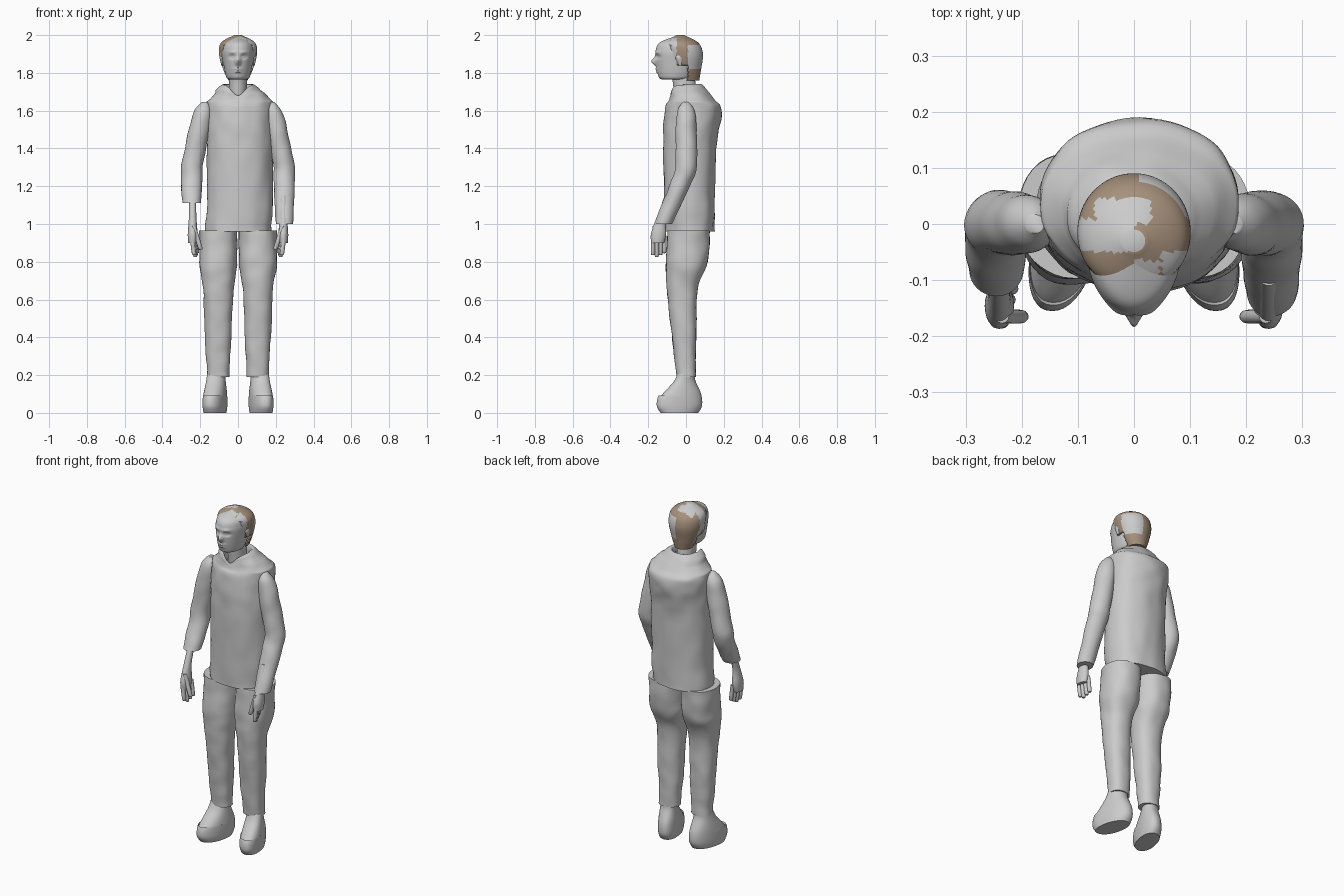
import bpy, bmesh, math
from mathutils import Vector, noise

cube = bpy.data.objects.get("Cube")
if cube:
    bpy.data.objects.remove(cube)


def material(name, *rgb):
    made = bpy.data.materials.new(name)
    made.use_nodes = True
    made.diffuse_color = (*rgb, 1)
    shader = made.node_tree.nodes["Principled BSDF"]
    shader.inputs["Base Color"].default_value = (*rgb, 1)
    return made


GREY = material("plain grey", .6, .6, .6)
BROWN = material("hair brown", .38, .28, .2)


def spline(before, start, end, after, t):
    """Smooth blend from start to end, passing through both."""
    blended = []
    for p, q, r, s in zip(before, start, end, after):
        bend = (2 * p - 5 * q + 4 * r - s) * t * t
        twist = (3 * q - p - 3 * r + s) * t ** 3
        blended.append(q + (t * (r - p) + bend + twist) / 2)
    return blended


def loft(name, rings, middle=lambda z: 0, width=lambda depth: depth, side=1, power=2,
         sides=40, steps=8, warp=None, rumple=0, keep=None, materials=(GREY,)):
    """Skin smooth horizontal ovals given as (height, y, half depth)."""
    rows, last = [], len(rings) - 1
    for i in range(last):
        nearby = [rings[max(0, min(last, i + k))] for k in (-1, 0, 1, 2)]
        rows += [spline(*nearby, step / steps) for step in range(steps)]
    rows.append(rings[-1])

    bm = bmesh.new()
    loops = []
    for z, y, depth in rows:
        loop = []
        for k in range(sides):
            angle = math.tau * k / sides
            across, along = [math.copysign(abs(v) ** (2 / power), v)
                             for v in (math.cos(angle), math.sin(angle))]
            point = Vector((middle(z) + width(depth) * across, y + depth * along, z))
            if warp:
                warp(point)
            point.x *= side
            if rumple:
                wave = noise.noise(point * 14)
                point += Vector((side * across, along, 0)) * rumple * wave
            loop.append(bm.verts.new(point))
        loops.append(loop)
    for lower, upper in zip(loops, loops[1:]):
        for k in range(sides):
            bm.faces.new((lower[k - 1], lower[k], upper[k], upper[k - 1]))
    bm.faces.new(loops[0])
    bm.faces.new(loops[-1])
    bmesh.ops.recalc_face_normals(bm, faces=bm.faces)
    if keep:
        unwanted = [f for f in bm.faces if not keep(f.calc_center_median())]
        bmesh.ops.delete(bm, geom=unwanted, context="FACES")

    mesh = bpy.data.meshes.new(name)
    bm.to_mesh(mesh)
    bm.free()
    part = bpy.data.objects.new(name, mesh)
    bpy.context.collection.objects.link(part)
    for choice in materials:
        mesh.materials.append(choice)
    bpy.ops.object.select_all(action="DESELECT")
    part.select_set(True)
    bpy.context.view_layer.objects.active = part
    bpy.ops.object.shade_smooth_by_angle(angle=math.radians(50))
    return part


def digit(name, side, root, tip, x, y, radius, lean):
    """A round-ended finger hanging from root height to tip height."""
    rings = [(root, y, radius), (tip + radius, y, radius), (tip, y, radius / 3)]
    loft(name, rings, middle=lambda z: x - lean * (root - z), side=side, sides=12, steps=4)


# Jacket with a notched collar
def notch_collar(point):
    rise = point.z - 1.64
    if point.y < 0 and rise > 0:
        point.z -= .6 * rise * math.exp(-(point.x / .045) ** 2)


loft("jacket", [(.96, .02, .13), (1.4, .02, .14), (1.6, .04, .15), (1.66, .03, .12),
                (1.74, 0, .08), (1.68, 0, .07)],
     middle=lambda z: .01 if 1 < z < 1.7 else 0, width=lambda depth: min(.175, 2 * depth - .08),
     power=2.2, sides=64, warp=notch_collar, rumple=.006)


# Head, with the features pushed forward or back from the front surface
def shape_face(point):
    def push(x, z, wide, tall, amount):
        spread = ((abs(point.x) - x) / wide) ** 2 + ((base.z - z) / tall) ** 2
        point.y -= amount * math.exp(-spread)

    base = point.copy()
    if base.y < -.07:
        push(0, 1.86, .013, .02, .025)    # nose
        push(0, 1.82, .022, .006, .009)   # upper lip
        push(0, 1.805, .02, .005, .008)   # lower lip
        push(.03, 1.885, .017, .01, -.013)  # eye socket
        push(.03, 1.885, .01, .005, .007)   # eye
        push(.03, 1.91, .02, .008, .005)    # brow


loft("neck", [(1.66, 0, .06), (1.75, -.01, .06), (1.8, -.02, .06)], width=lambda depth: .8 * depth)
loft("head", [(1.765, -.06, .06), (1.78, -.055, .09), (1.87, -.045, .115),
              (1.92, -.04, .12), (1.96, -.04, .1), (1.99, -.04, .03)],
     width=lambda depth: .7 * depth, sides=112, steps=16, warp=shape_face)


# Hair shell with grey patches
def inside_hairline(centre):
    if centre.z > 1.95:
        return centre.y > -.115
    return centre.y > (-.08 if centre.z > 1.84 else .01)


def is_grey(centre):
    x, y, z = centre
    band = x < 0 and abs(y + .02) < .03 and z > 1.87
    crown = abs(x + .02) < .05 and 0 < y < .045 and z > 1.94
    below_ear = x < 0 and y < .02 and z < 1.87
    rear = x > .01 and y > .01 and 1.82 < z < 1.95
    fringe = 0 < x < .045 and y < -.065
    temple = x > .05 and y < -.05
    return band or crown or below_ear or rear or fringe or temple


hair = loft("hair", [(1.76, .02, .05), (1.82, 0, .08), (1.9, -.01, .1), (1.96, -.025, .09),
                     (2, -.03, .02)], sides=72, keep=inside_hairline, materials=(BROWN, GREY))
for face in hair.data.polygons:
    face.material_index = int(is_grey(face.center))
thickness = hair.modifiers.new("thickness", "SOLIDIFY")
thickness.thickness = .01


# Paired parts
def sleeve_middle(z):
    return .245 - .2 * max(0, z - 1.3)


def splay_toes(point):
    point.x -= .2 * point.y
    if point.y < 0 and point.z > .1:
        point.z += .15 * point.y


for side, label in ((-1, "right"), (1, "left")):
    loft(label + "_ear", [(1.84, -.03, .006), (1.88, -.035, .02), (1.9, -.035, .01)],
         middle=lambda z: .085, width=lambda depth: .6 * depth, side=side, sides=16)

    # The left cuff hangs lower than the right
    cuff = [(1.11, -.08, .05)] if side < 0 else [(1, -.12, .045)]
    loft(label + "_sleeve", [(1.645, 0, .015), (1.6, 0, .045), (1.5, 0, .055), (1.3, 0, .057),
                             (1.2, -.035, .055)] + cuff,
         middle=sleeve_middle, side=side, rumple=.004)

    loft(label + "_hand", [(1.15, -.09, .02), (1.04, -.13, .024), (.95, -.145, .04), (.9, -.15, .034)],
         middle=lambda z: .24, width=lambda depth: .01 + depth / 2.5, side=side, sides=24)
    for k in range(4):
        digit(f"{label}_finger_{'abcd'[k]}", side, root=.94, tip=.825 + .01 * abs(k - 1),
              x=.245 - .006 * k, y=-.175 + .02 * k, radius=.011, lean=.12)
    digit(label + "_thumb", side, root=.99, tip=.865, x=.235, y=-.165, radius=.012, lean=.3)

    loft(label + "_trouser_leg", [(.965, .015, .11), (.8, .005, .11), (.65, -.02, .08),
                                  (.4, -.01, .065), (.19, 0, .05)],
         middle=lambda z: .105, width=lambda depth: min(.1, .02 + .75 * depth),
         side=side, power=2.3, rumple=.005)
    loft(label + "_shoe", [(.21, 0, .045), (.17, -.01, .06), (.1, -.03, .11), (.04, -.035, .12),
                           (0, -.035, .1)],
         middle=lambda z: .115, width=lambda depth: .04 + depth / 6,
         side=side, power=2.2, warp=splay_toes)
